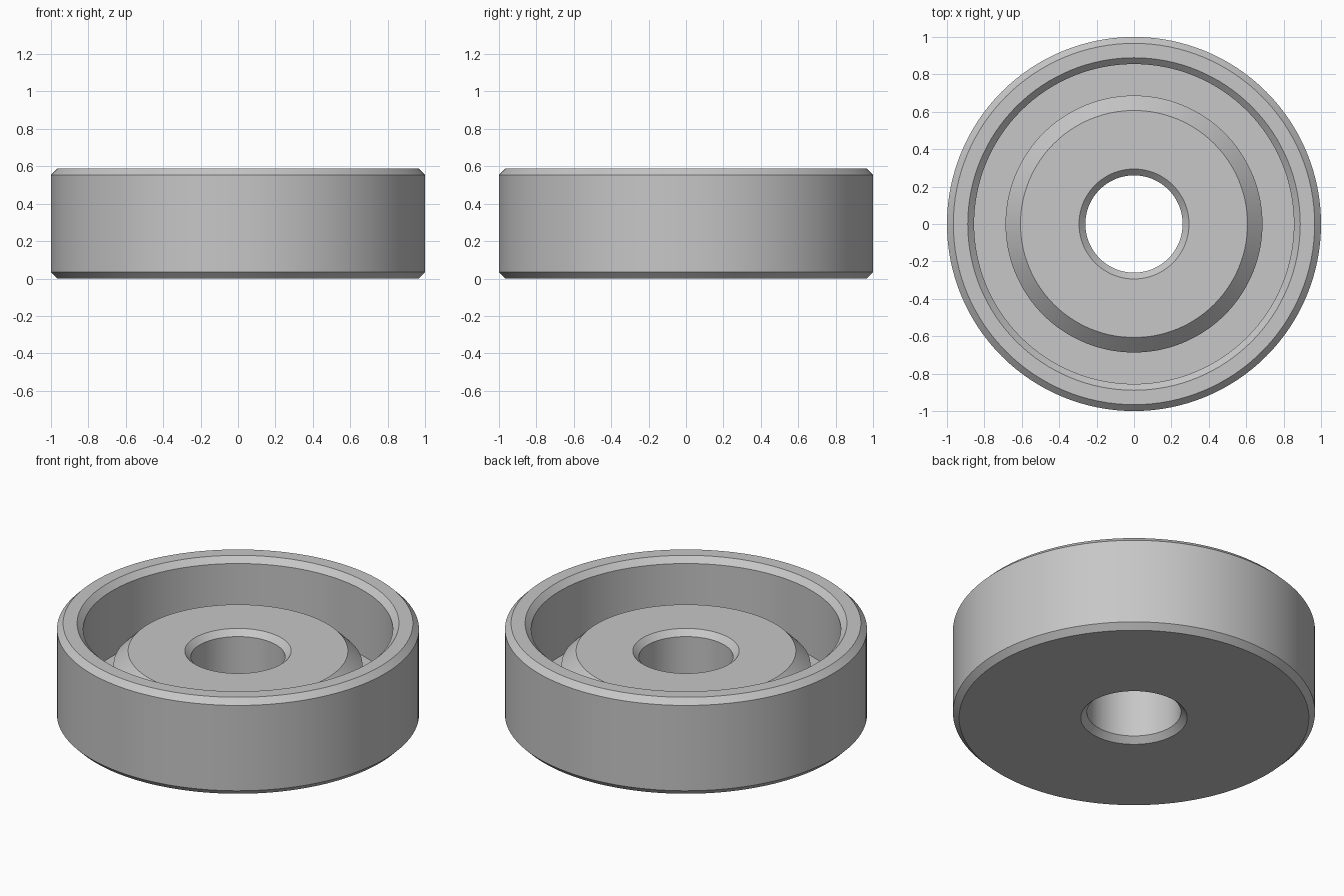
import bpy
import bmesh
from math import cos, sin, tau

cube = bpy.data.objects.get("Cube")
if cube:
    bpy.data.objects.remove(cube, do_unlink=True)

SEGMENTS = 128
HEIGHT = 0.588
CHAMFER = 0.034
HUB_TOP, HUB_CHAMFER = 0.42, 0.08
FLOOR = 0.155
OUTER, WALL, HUB, BORE = 1.0, 0.855, 0.687, 0.26

# Plain grey material
grey = bpy.data.materials.new("plain grey")
grey.use_nodes = True
colour = (0.57, 0.57, 0.57, 1)
grey.diffuse_color = colour
grey.node_tree.nodes["Principled BSDF"].inputs["Base Color"].default_value = colour

# Closed cross-section (radius, height): outside, rim, recess, hub, bore
profile = [
    (OUTER - CHAMFER, 0),
    (OUTER, CHAMFER),
    (OUTER, HEIGHT - CHAMFER),
    (OUTER - CHAMFER, HEIGHT),
    (WALL + CHAMFER, HEIGHT),
    (WALL, HEIGHT - CHAMFER),
    (WALL, FLOOR),
    (HUB, FLOOR),
    (HUB, HUB_TOP - HUB_CHAMFER),
    (HUB - HUB_CHAMFER, HUB_TOP),
    (BORE + CHAMFER, HUB_TOP),
    (BORE, HUB_TOP - CHAMFER),
    (BORE, CHAMFER),
    (BORE + CHAMFER, 0),
]

# Revolve the section about the vertical axis
bm = bmesh.new()
rings = []
for r, z in profile:
    angles = [tau * i / SEGMENTS for i in range(SEGMENTS)]
    rings.append([bm.verts.new((r * cos(a), r * sin(a), z)) for a in angles])
for k, ring in enumerate(rings):
    above = rings[(k + 1) % len(rings)]
    for i in range(SEGMENTS):
        j = (i + 1) % SEGMENTS
        bm.faces.new((ring[i], ring[j], above[j], above[i]))
bmesh.ops.recalc_face_normals(bm, faces=bm.faces)
mesh = bpy.data.meshes.new("recessed_wheel")
bm.to_mesh(mesh)
bm.free()
mesh.materials.append(grey)

wheel = bpy.data.objects.new("recessed_wheel", mesh)
bpy.context.collection.objects.link(wheel)
bpy.ops.object.select_all(action="DESELECT")
wheel.select_set(True)
bpy.context.view_layer.objects.active = wheel
bpy.ops.object.shade_smooth_by_angle(angle=0.4)
